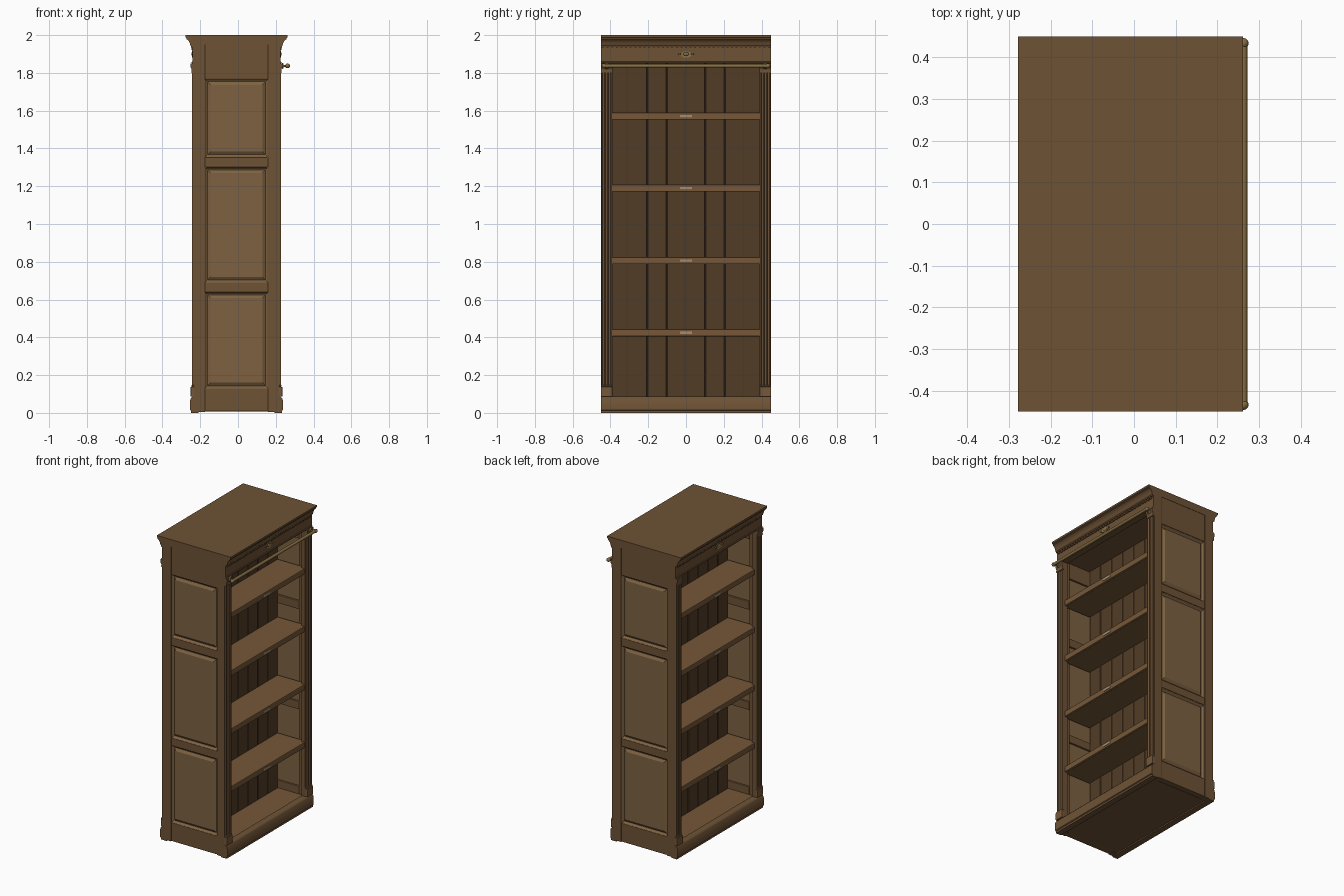
import bpy, bmesh, math
from mathutils import Matrix

if "Cube" in bpy.data.objects:
    bpy.data.objects.remove(bpy.data.objects["Cube"])

CX = -0.008          # the case sits slightly off centre; the rail balances it


def mat(name, r, g, b):
    m = bpy.data.materials.new(name)
    m.diffuse_color = (r, g, b, 1)
    m.use_nodes = True
    m.node_tree.nodes["Principled BSDF"].inputs["Base Color"].default_value = m.diffuse_color
    return m


WOOD = mat("wood", 0.155, 0.085, 0.036)
PANEL = mat("panel_wood", 0.205, 0.12, 0.053)
SHELF = mat("shelf_wood", 0.18, 0.097, 0.04)
BACK = mat("back_wood", 0.085, 0.046, 0.02)
BRASS = mat("brass", 0.24, 0.16, 0.055)
PLATE = mat("plate_metal", 0.36, 0.27, 0.17)
DARK = mat("peg_hole", 0.02, 0.012, 0.006)


def finish(name, bm, m, bevel=0, smooth=False):
    bmesh.ops.recalc_face_normals(bm, faces=bm.faces)
    me = bpy.data.meshes.new(name)
    bm.to_mesh(me)
    bm.free()
    me.materials.append(m)
    o = bpy.data.objects.new(name, me)
    bpy.context.collection.objects.link(o)
    if bevel:
        b = o.modifiers.new("bevel", 'BEVEL')
        b.width, b.segments = bevel, 2
    if smooth:
        bpy.context.view_layer.objects.active = o
        o.select_set(True)
        bpy.ops.object.shade_smooth_by_angle(angle=math.radians(40))
        o.select_set(False)
    return o


def add_box(bm, x0, x1, y0, y1, z0, z1):
    M = Matrix.Translation((CX + (x0 + x1) / 2, (y0 + y1) / 2, (z0 + z1) / 2))
    S = Matrix.Diagonal((abs(x1 - x0), abs(y1 - y0), abs(z1 - z0), 1))
    bmesh.ops.create_cube(bm, size=1, matrix=M @ S)


def box(name, m, *dims, bevel=0):
    bm = bmesh.new()
    add_box(bm, *dims)
    return finish(name, bm, m, bevel)


def prism(name, m, pts, vec):
    """Extrude a closed outline along a vector."""
    bm = bmesh.new()
    f = bm.faces.new([bm.verts.new(p) for p in pts])
    r = bmesh.ops.extrude_face_region(bm, geom=[f])
    bmesh.ops.translate(bm, vec=vec, verts=[v for v in r["geom"] if isinstance(v, bmesh.types.BMVert)])
    return finish(name, bm, m, smooth=True)


def add_cyl(bm, loc, r, depth, axis, r2=None, seg=20):
    R = {'x': Matrix.Rotation(math.pi / 2, 4, 'Y'), 'y': Matrix.Rotation(-math.pi / 2, 4, 'X')}[axis]
    bmesh.ops.create_cone(bm, cap_ends=True, segments=seg, radius1=r, radius2=r if r2 is None else r2,
                          depth=depth, matrix=Matrix.Translation(loc) @ R)


# side frames with raised panels
RAILS = [(0.008, 0.13), (0.638, 0.69), (1.30, 1.354), (1.767, 1.955)]
for s, tag in ((-1, "front"), (1, "back")):
    for t in (-1, 1):
        box(f"{tag}_side_stile", WOOD, t * 0.167, t * 0.222, s * 0.41, s * 0.45, 0.005, 1.955, bevel=0.003)
    for a, b in RAILS:
        box(f"{tag}_side_rail", WOOD, -0.167, 0.167, s * 0.41, s * 0.448, a, b, bevel=0.003)
    for (_, a), (b, _) in zip(RAILS, RAILS[1:]):
        # stepped frame moulding, then field rising from a bevel
        bm = bmesh.new()
        loops = []
        for inset, y in ((0, 0.422), (0, 0.444), (0.008, 0.434), (0.013, 0.432), (0.03, 0.443)):
            x, z0, z1 = 0.167 - inset, a + inset, b - inset
            loops.append([bm.verts.new((CX + i, s * y, k)) for i, k in ((-x, z0), (x, z0), (x, z1), (-x, z1))])
        for p, q in zip(loops, loops[1:]):
            for i in range(4):
                bm.faces.new((p[i], p[(i + 1) % 4], q[(i + 1) % 4], q[i]))
        bm.faces.new(loops[0])
        bm.faces.new(loops[-1])
        finish(f"{tag}_side_panel", bm, PANEL)
    # peg holes on the inner faces
    bm = bmesh.new()
    for x in (-0.195, -0.06, 0.06, 0.195):
        for i in range(42):
            z = 0.16 + i * 0.04
            if abs(x) > 0.1:
                add_cyl(bm, (CX + x, s * 0.4098, z), 0.004, 0.001, 'y', seg=8)
    finish(f"{tag}_peg_holes", bm, DARK)

# central tongue-and-groove back
box("back_core", BACK, -0.006, 0.006, -0.41, 0.41, 0.05, 1.88)
for i in range(8):
    y = -0.41 + i * 0.1025
    box("back_board", BACK, -0.012, 0.012, y + 0.002, y + 0.1005, 0.05, 1.88, bevel=0.005)

# floor and ceiling of the case
box("bottom_panel", WOOD, -0.222, 0.222, -0.41, 0.41, 0.008, 0.075)
box("ceiling_panel", WOOD, -0.222, 0.222, -0.41, 0.41, 1.87, 1.955)

# both open faces
for s, tag in ((1, "right"), (-1, "left")):
    X = lambda x: CX + s * x

    # shelves with label plates
    for z in (0.424, 0.806, 1.19, 1.571):
        box(f"{tag}_shelf", SHELF, s * 0.012, s * 0.205, -0.409, 0.409, z - 0.014, z + 0.019)
        box(f"{tag}_shelf_nosing", SHELF, s * 0.2, s * 0.22, -0.395, 0.395, z - 0.019, z + 0.019, bevel=0.005)
        box(f"{tag}_shelf_plate", PLATE, s * 0.218, s * 0.2225, -0.033, 0.033, z - 0.007, z + 0.007, bevel=0.0015)
        for e in (-1, 1):
            box(f"{tag}_shelf_pin", BRASS, s * 0.19, s * 0.2, e * 0.41, e * 0.398, z - 0.022, z - 0.014)
    box(f"{tag}_floor_shelf", SHELF, s * 0.012, s * 0.222, -0.41, 0.41, 0.07, 0.08)

    # moulded base board
    base = [(0.20, 0), (0.24, 0), (0.24, 0.012), (0.246, 0.016), (0.246, 0.066), (0.243, 0.07),
            (0.243, 0.075), (0.236, 0.084), (0.232, 0.086), (0.20, 0.086)]
    prism(f"{tag}_base_board", WOOD, [(X(x), -0.45, z) for x, z in base], (0, 0.90, 0))

    # fluted pilasters with plinth blocks and capitals
    for e, side in ((-1, "front"), (1, "back")):
        y0, y1 = e * 0.39, e * 0.45
        box(f"{tag}_{side}_post", WOOD, s * 0.20, s * 0.226, y0, y1, 0.08, 1.87)
        pts = [(0.224, -0.0265), (0.235, -0.0265)]
        for c in (-0.016, 0, 0.016):
            pts += [(0.235 - 0.006 * math.sin(math.pi * k / 6), c - 0.006 * math.cos(math.pi * k / 6)) for k in range(7)]
        pts += [(0.235, 0.0265), (0.224, 0.0265)]
        prism(f"{tag}_{side}_pilaster", WOOD, [(X(x), e * 0.42 + y, 0.14) for x, y in pts], (0, 0, 1.68))
        box(f"{tag}_{side}_plinth_block", SHELF, s * 0.22, s * 0.243, y0, y1, 0.086, 0.138, bevel=0.003)
        box(f"{tag}_{side}_plinth_cap", SHELF, s * 0.22, s * 0.239, y0, y1, 0.138, 0.147, bevel=0.003)
        cap = [(0.22, 1.80), (0.237, 1.80), (0.239, 1.806), (0.237, 1.812), (0.237, 1.818), (0.24, 1.824),
               (0.244, 1.83), (0.244, 1.85), (0.22, 1.85)]
        prism(f"{tag}_{side}_capital", WOOD, [(X(x), y0, z) for x, z in cap], (0, y1 - y0, 0))

    # frieze, dentils and crown
    box(f"{tag}_frieze", WOOD, s * 0.20, s * 0.232, -0.45, 0.45, 1.85, 1.955)
    box(f"{tag}_frieze_bead", WOOD, s * 0.22, s * 0.238, -0.45, 0.45, 1.85, 1.86, bevel=0.004)
    bm = bmesh.new()
    for i in range(36):
        y = -0.427 + i * 0.0244
        add_box(bm, s * 0.23, s * 0.2385, y - 0.007, y + 0.007, 1.921, 1.935)
    finish(f"{tag}_dentils", bm, WOOD)
    crown = [(0, 1.95), (0.222, 1.95), (0.222, 1.934), (0.241, 1.934), (0.241, 1.942), (0.244, 1.945),
             (0.246, 1.955), (0.251, 1.966), (0.259, 1.975), (0.264, 1.978), (0.264, 1.984),
             (0.270, 1.988), (0.270, 2.0), (0, 2.0)]
    prism(f"{tag}_crown", WOOD, [(X(x), -0.45, z) for x, z in crown], (0, 0.90, 0))

    # oval carved ornament with a boss and pointed tips
    bm = bmesh.new()
    add_cyl(bm, (0, 0, 0), 1, 1, 'x', seg=32)
    bmesh.ops.transform(bm, matrix=Matrix.Translation((X(0.233), 0, 1.90)) @ Matrix.Diagonal((0.006, 0.030, 0.019, 1)), verts=bm.verts)
    bmesh.ops.inset_region(bm, faces=[f for f in bm.faces if len(f.verts) > 4], thickness=0.004, depth=-0.002)
    finish(f"{tag}_ornament_oval", bm, BRASS)
    bm = bmesh.new()
    for y, ry, rz in ((0, 0.015, 0.009), (-0.034, 0.008, 0.004), (0.034, 0.008, 0.004)):
        M = Matrix.Translation((X(0.233), y, 1.90)) @ Matrix.Diagonal((0.006, ry, rz, 1))
        bmesh.ops.create_uvsphere(bm, u_segments=16, v_segments=8, radius=1, matrix=M)
    finish(f"{tag}_ornament_boss", bm, BRASS, smooth=True)

# ladder rail on the right face only
RX, RZ = 0.2625, 1.837
bm = bmesh.new()
add_cyl(bm, (RX, 0, RZ), 0.0095, 0.86, 'y')
finish("ladder_rail", bm, BRASS, smooth=True)
for e in (-1, 1):
    bm = bmesh.new()
    bmesh.ops.create_uvsphere(bm, u_segments=20, v_segments=12, radius=0.0125,
                              matrix=Matrix.Translation((RX, e * 0.434, RZ)))
    finish("rail_end_ball", bm, BRASS, smooth=True)
    bm = bmesh.new()
    add_cyl(bm, (0.248, e * 0.42, RZ), 0.006, 0.03, 'x')
    add_cyl(bm, (0.238, e * 0.42, RZ), 0.016, 0.008, 'x', r2=0.012)
    finish("rail_bracket", bm, BRASS, smooth=True)
